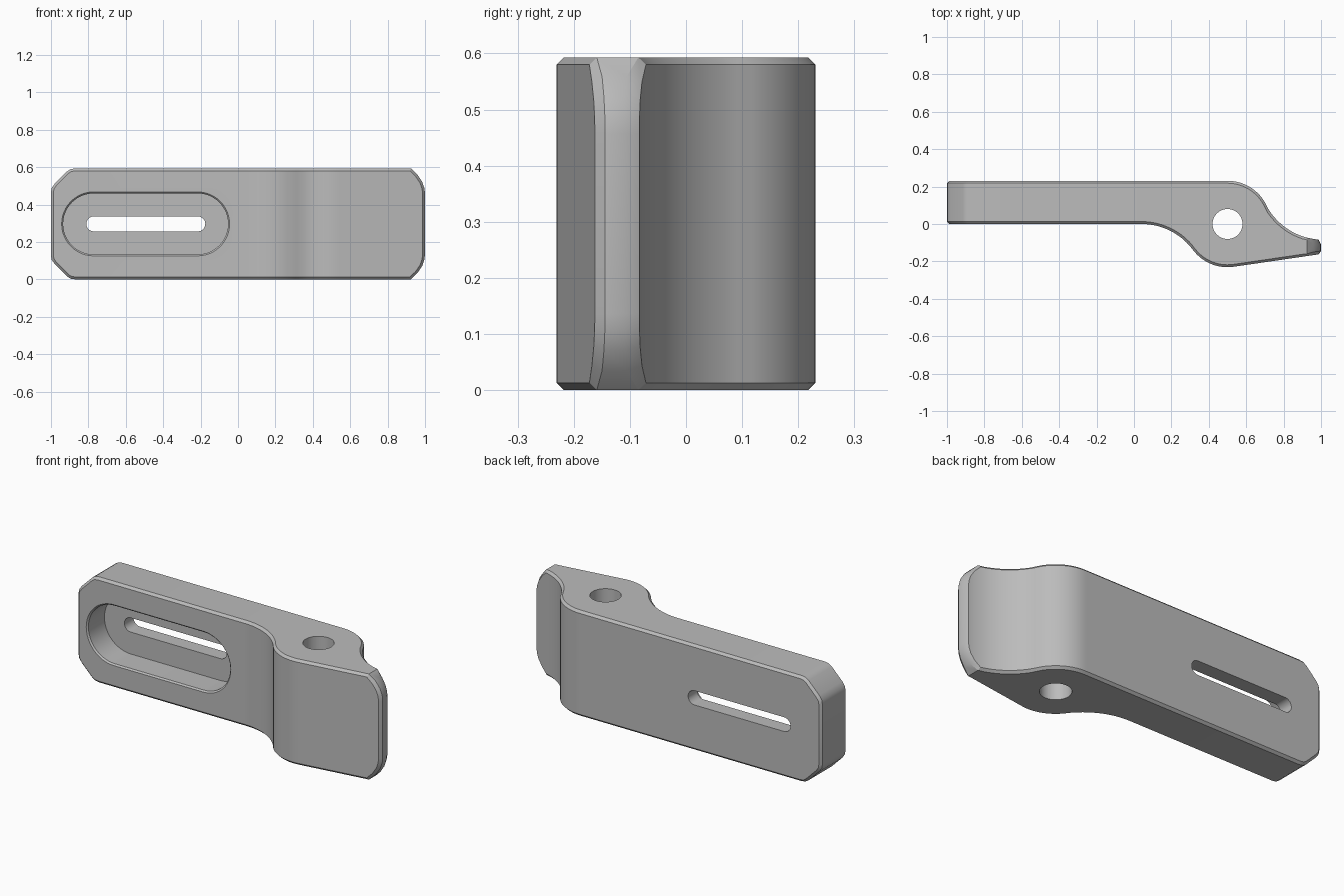
import bpy, bmesh
from math import sqrt, cos, sin, pi, hypot, radians
from mathutils import Vector

cube = bpy.data.objects.get("Cube")
if cube:
    bpy.data.objects.remove(cube, do_unlink=True)

MID = 0.2965          # half height
R = 0.231             # boss radius around the pin hole
BOSS = 0.5            # boss centre in x
BEND = 0.04           # where the front starts to curve
FILLET = ((BOSS - BEND) ** 2 - R * R) / (2 * R)
CHAMFER = 0.013

grey = bpy.data.materials.new("plain_grey")
grey.use_nodes = True
colour = (0.5, 0.5, 0.5, 1)
grey.diffuse_color = colour
grey.node_tree.nodes["Principled BSDF"].inputs["Base Color"].default_value = colour


def front(x):
    if x < BEND:
        return 0.0
    if x < BEND + (BOSS - BEND) * FILLET / (FILLET + R):
        return sqrt(FILLET ** 2 - (x - BEND) ** 2) - FILLET
    if x < 0.532:
        return -sqrt(R * R - (x - BOSS) ** 2)
    return -0.2288 + (x - 0.532) * 0.146


def back(x):
    if x < BOSS:
        return R
    if x < BOSS + R * cos(radians(27)):
        return sqrt(R * R - (x - BOSS) ** 2)
    return 0.261 - sqrt(0.345 ** 2 - (x - 1.012) ** 2)


def depth(curve, x, tip):
    # chamfer measured square to the curved face, wider at the tip
    slope = (curve(x + 0.002) - curve(x - 0.002)) / 0.004
    return (tip if x > 0.93 else CHAMFER) * sqrt(1 + slope * slope)


def add_object(name, bm):
    bmesh.ops.recalc_face_normals(bm, faces=bm.faces)
    mesh = bpy.data.meshes.new(name)
    bm.to_mesh(mesh)
    bm.free()
    mesh.materials.append(grey)
    obj = bpy.data.objects.new(name, mesh)
    bpy.context.collection.objects.link(obj)
    return obj


def loft(bm, rings):
    n = len(rings[0])
    for a, b in zip(rings, rings[1:]):
        for i in range(n):
            j = (i + 1) % n
            bm.faces.new((a[i], a[j], b[j], b[i]))


# Upper half of the side silhouette, left to right, with clipped corners
left = [(-1, .17), (-.996, .192), (-.98, .215), (-.915, .28), (-.895, .293), (-.87, MID)]
right = [(.925, MID), (.96, .262), (.985, .225), (.997, .19), (1, .16)]
steps = 64
curve = [(BEND + (0.9 - BEND) * i / steps, MID) for i in range(steps + 1)]
outer = left + curve + right

# Same silhouette moved inward by the chamfer
loop = [(outer[0][0], -outer[0][1])] + outer + [(outer[-1][0], -outer[-1][1])]
inner = []
for p, q, r in zip(loop, loop[1:], loop[2:]):
    d1 = Vector((q[0] - p[0], q[1] - p[1])).normalized()
    d2 = Vector((r[0] - q[0], r[1] - q[1])).normalized()
    tangent = (d1 + d2).normalized()
    miter = CHAMFER / max(0.5, tangent.dot(d1))
    inner.append((q[0] + tangent.y * miter, q[1] - tangent.x * miter))

# Body: four rings from front face to back face
bm = bmesh.new()


def ring(points, y_of):
    top = [bm.verts.new((x, y_of(o[0], x), MID + h)) for (x, h), o in zip(points, inner)]
    low = [bm.verts.new((x, y_of(o[0], x), MID - h)) for (x, h), o in zip(points, inner)]
    return top + low[::-1]


rings = [ring(inner, lambda s, x: front(x)),
         ring(outer, lambda s, x: front(s) + depth(front, s, 0.018)),
         ring(outer, lambda s, x: back(s) - depth(back, s, 0.027)),
         ring(inner, lambda s, x: back(x))]
loft(bm, rings)
for cap in (rings[0], rings[-1]):
    for i in range(len(inner) - 1):
        bm.faces.new((cap[i], cap[i + 1], cap[-2 - i], cap[-1 - i]))
body = add_object("clamp_arm", bm)


def slot_cutter(name, x1, x2, sections, seg=24):
    # rounded slot running along x, lofted through (y, radius) sections
    bm = bmesh.new()
    rings = []
    for y, rad in sections:
        pts = []
        for cx, start in ((x2, -pi / 2), (x1, pi / 2)):
            for i in range(seg + 1):
                a = start + pi * i / seg
                pts.append(bm.verts.new((cx + rad * cos(a), y, MID + rad * sin(a))))
        rings.append(pts)
    loft(bm, rings)
    bm.faces.new(rings[0])
    bm.faces.new(rings[-1])
    return add_object(name, bm)


# Chamfered pocket, through slot and pin hole
pocket = slot_cutter("pocket_cutter", -.772, -.216,
                     [(-.05, .171), (0, .171), (.008, .163), (.15, .163)])
slot = slot_cutter("slot_cutter", -.771, -.215, [(.1, .04), (.3, .04)])
bm = bmesh.new()
bmesh.ops.create_cone(bm, cap_ends=True, segments=64, radius1=.08, radius2=.08, depth=1)
bmesh.ops.translate(bm, verts=bm.verts, vec=(BOSS, 0, MID))
hole = add_object("pin_hole_cutter", bm)

bpy.ops.object.select_all(action='DESELECT')
bpy.context.view_layer.objects.active = body
body.select_set(True)
for cutter in (pocket, slot, hole):
    cutter.hide_render = True
    mod = body.modifiers.new(cutter.name, 'BOOLEAN')
    mod.operation = 'DIFFERENCE'
    mod.solver = 'EXACT'
    mod.object = cutter
    bpy.ops.object.modifier_apply(modifier=mod.name)
    bpy.data.objects.remove(cutter, do_unlink=True)
bpy.ops.object.shade_smooth_by_angle(angle=radians(30))
